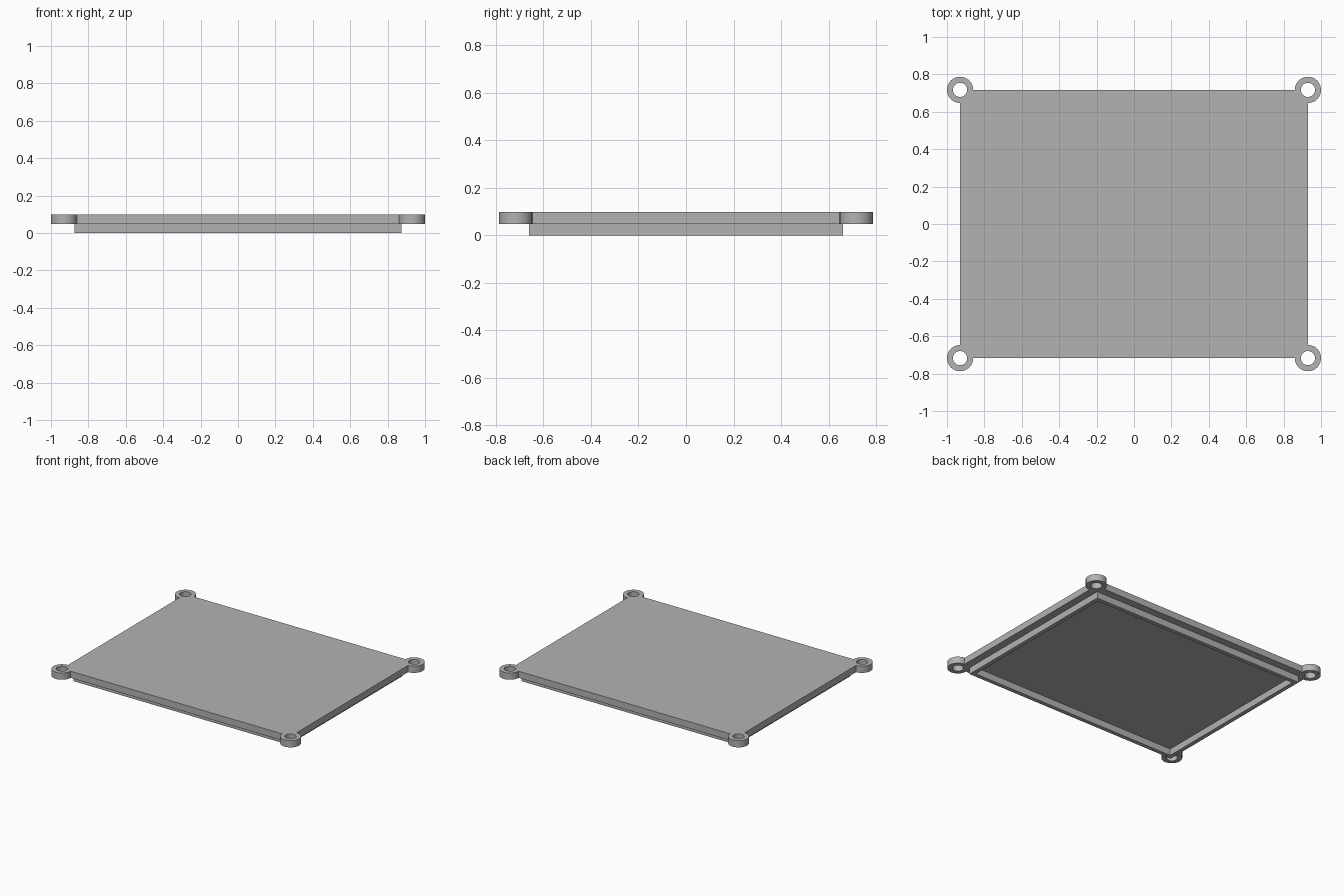
import bpy, bmesh, math

if "Cube" in bpy.data.objects:
    bpy.data.objects.remove(bpy.data.objects["Cube"])

# Main dimensions
HX, HY = 0.93, 0.717        # plate half size, also screw hole centres
BOSS_R, HOLE_R = 0.07, 0.038
RIM_X, RIM_Y, RIM_T = 0.875, 0.662, 0.03
Z_MID, Z_TOP = 0.049, 0.098

grey = bpy.data.materials.new("light_grey")
grey.diffuse_color = (0.45, 0.45, 0.45, 1)
grey.use_nodes = True
grey.node_tree.nodes["Principled BSDF"].inputs["Base Color"].default_value = grey.diffuse_color


def arc(cx, cy, r, start, sweep, n):
    """n + 1 points along an arc, angles in degrees."""
    return [(cx + r * math.cos(math.radians(start + sweep * i / n)),
             cy + r * math.sin(math.radians(start + sweep * i / n))) for i in range(n + 1)]


def rectangle(x, y):
    return [(-x, -y), (x, -y), (x, y), (-x, y)]


def extrude_profile(name, loops, z0, z1):
    """Fill flat loops (inner loops become holes) and extrude from z0 to z1."""
    curve = bpy.data.curves.new(name, 'CURVE')
    curve.dimensions = '2D'
    curve.fill_mode = 'BOTH'
    curve.extrude = (z1 - z0) / 2
    for pts in loops:
        spline = curve.splines.new('POLY')
        spline.points.add(len(pts) - 1)
        for p, (x, y) in zip(spline.points, pts):
            p.co = (x, y, 0, 1)
        spline.use_cyclic_u = True
    obj = bpy.data.objects.new(name, curve)
    bpy.context.collection.objects.link(obj)
    bpy.ops.object.select_all(action='DESELECT')
    obj.select_set(True)
    bpy.context.view_layer.objects.active = obj
    bpy.ops.object.convert(target='MESH')
    obj = bpy.context.object
    bm = bmesh.new()
    bm.from_mesh(obj.data)
    bmesh.ops.remove_doubles(bm, verts=bm.verts, dist=1e-5)
    bmesh.ops.translate(bm, verts=bm.verts, vec=(0, 0, (z0 + z1) / 2))
    bmesh.ops.recalc_face_normals(bm, faces=bm.faces)
    bm.to_mesh(obj.data)
    bm.free()
    obj.data.materials.clear()
    obj.data.materials.append(grey)
    bpy.ops.object.shade_smooth_by_angle(angle=math.radians(30))
    return obj


# Lid plate: rectangle whose corners swell into round screw bosses with holes
outline, holes = [], []
for k, (sx, sy) in enumerate([(-1, -1), (1, -1), (1, 1), (-1, 1)]):
    outline += arc(sx * HX, sy * HY, BOSS_R, 90 + 90 * k, 270, 36)
    holes.append(arc(sx * HX, sy * HY, HOLE_R, 0, 360, 40)[:-1])
extrude_profile("lid_plate", [outline] + holes, Z_MID, Z_TOP)

# Locating rim under the plate
extrude_profile("locating_rim", [rectangle(RIM_X, RIM_Y),
                                 rectangle(RIM_X - RIM_T, RIM_Y - RIM_T)], 0, Z_MID)
